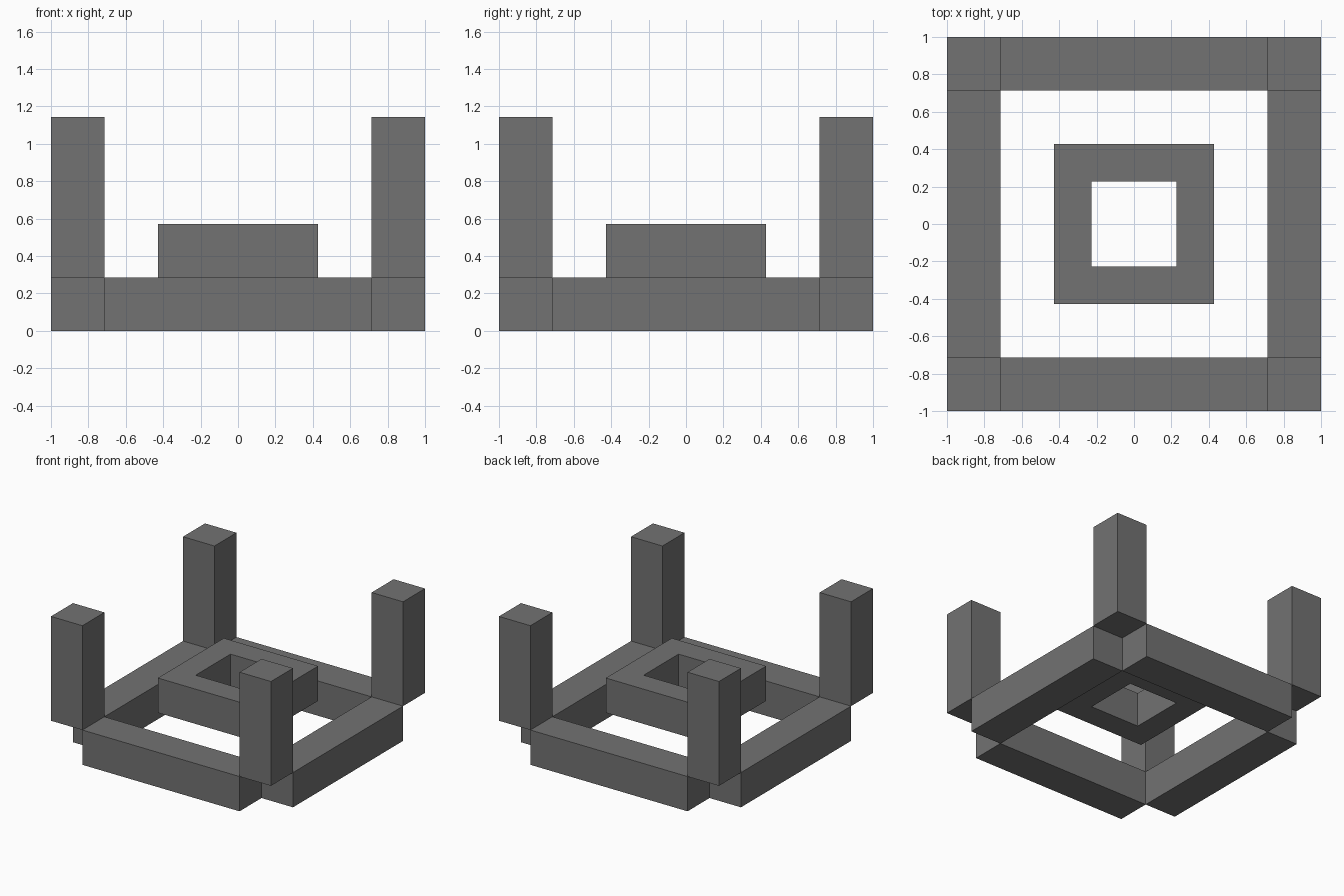
import bpy
import bmesh
from mathutils import Matrix, Vector

# Everything sits on a seven-unit grid spanning two units
U = 2 / 7

cube = bpy.data.objects.get("Cube")
if cube:
    bpy.data.objects.remove(cube, do_unlink=True)

grey = bpy.data.materials.new("dark_grey")
grey.use_nodes = True
colour = (0.17, 0.17, 0.17, 1)
grey.diffuse_color = colour
grey.node_tree.nodes["Principled BSDF"].inputs["Base Color"].default_value = colour


def block(name, centre, size, hole=0):
    """Box in grid units, optionally with a square hole bored through along z."""
    bm = bmesh.new()
    bmesh.ops.create_cube(bm, size=1, matrix=Matrix.Diagonal((*size, 1)))
    if hole:
        caps = [f for f in bm.faces if abs(f.normal.z) > 0.5]
        bmesh.ops.inset_individual(bm, faces=caps, thickness=(size[0] - hole) / 2)
        rims = list({e for f in caps for e in f.edges})
        bmesh.ops.delete(bm, geom=caps, context='FACES_ONLY')
        bmesh.ops.bridge_loops(bm, edges=rims)
        bmesh.ops.recalc_face_normals(bm, faces=bm.faces[:])
    bmesh.ops.scale(bm, vec=Vector((U, U, U)), verts=bm.verts[:])
    mesh = bpy.data.meshes.new(name)
    bm.to_mesh(mesh)
    bm.free()
    mesh.materials.append(grey)
    obj = bpy.data.objects.new(name, mesh)
    obj.location = Vector(centre) * U
    bpy.context.collection.objects.link(obj)


# Base rails, leaving the four corners open
for side, s in (("front", -1), ("back", 1)):
    block(side + "_rail", (0, s * 3, 0.5), (5, 1, 1))
for side, s in (("right", -1), ("left", 1)):
    block(side + "_rail", (s * 3, 0, 0.5), (1, 5, 1))

# Corner posts standing above the open corners
for depth, y in (("front", -1), ("back", 1)):
    for side, x in (("right", -1), ("left", 1)):
        block(f"{depth}_{side}_post", (x * 3, y * 3, 2.5), (1, 1, 3))

# Floating square ring in the middle
block("centre_ring", (0, 0, 1.5), (3, 3, 1), hole=1)
